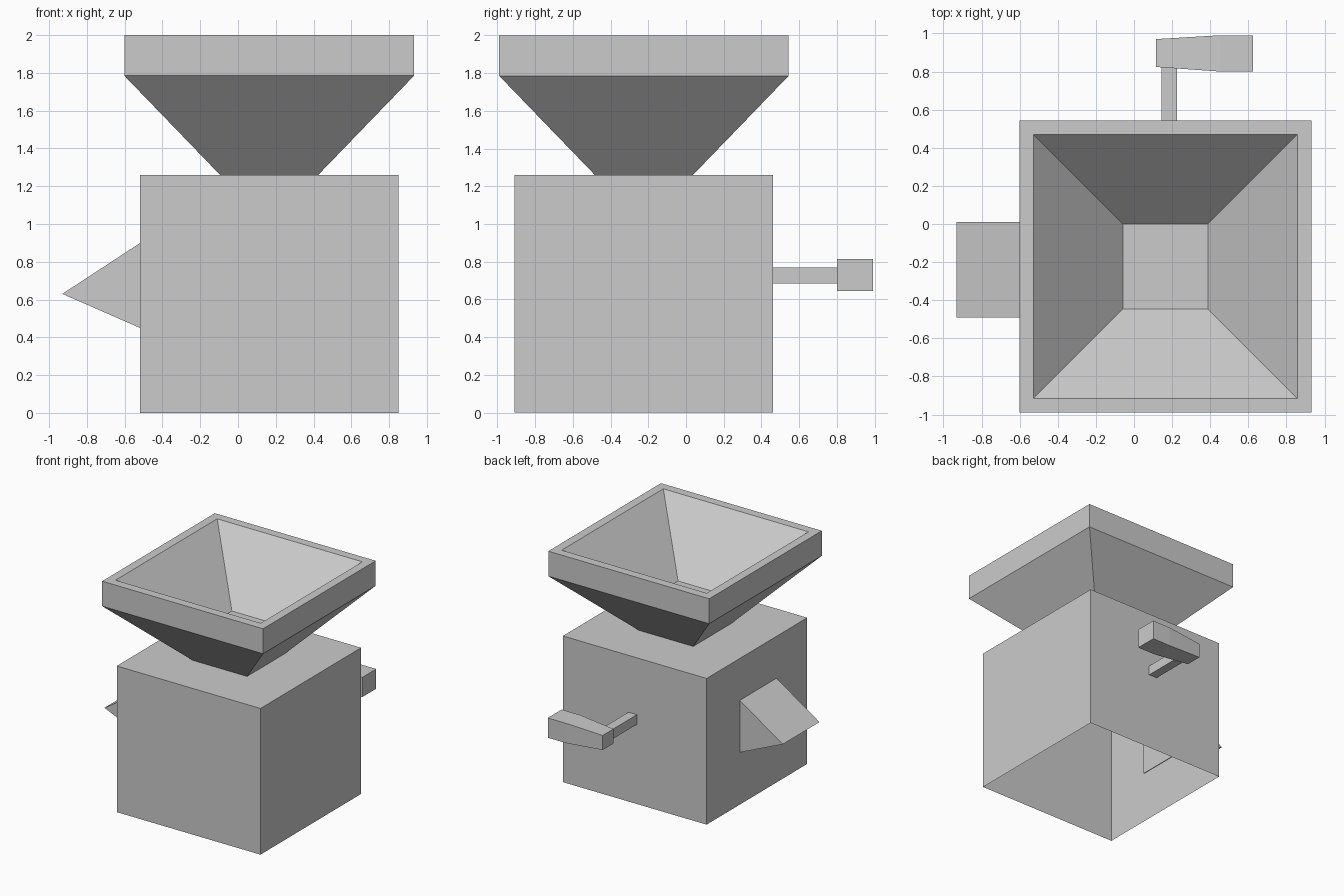
import bpy
import bmesh

if "Cube" in bpy.data.objects:
    bpy.data.objects.remove(bpy.data.objects["Cube"])

CX, CY = 0.165, -0.223   # shared vertical axis of body and hopper


def loft(name, rings, cap_start=False, cap_end=False):
    """Skin a list of equal-length point rings into one flat-shaded mesh."""
    bm = bmesh.new()
    loops = [[bm.verts.new(p) for p in ring] for ring in rings]
    n = len(loops[0])
    for a, b in zip(loops, loops[1:]):
        for i in range(n):
            j = (i + 1) % n
            bm.faces.new((a[i], a[j], b[j], b[i]))
    if cap_start:
        bm.faces.new(loops[0][::-1])
    if cap_end:
        bm.faces.new(loops[-1])
    bmesh.ops.recalc_face_normals(bm, faces=bm.faces)
    mesh = bpy.data.meshes.new(name)
    bm.to_mesh(mesh)
    bm.free()
    obj = bpy.data.objects.new(name, mesh)
    bpy.context.collection.objects.link(obj)
    return obj


CORNERS = ((-1, -1), (1, -1), (1, 1), (-1, 1))


def square(half, z):
    return [(CX + sx * half, CY + sy * half, z) for sx, sy in CORNERS]


def cross_x(x, y, z, hy, hz):
    return [(x, y + sy * hy, z + sz * hz) for sy, sz in CORNERS]


def cross_y(y, x, z, hx, hz):
    return [(x + sx * hx, y, z + sz * hz) for sx, sz in CORNERS]


# Box body, open underneath, with a neck opening on top
loft("body", [square(0.685, 0), square(0.685, 1.26), square(0.26, 1.26)])

# Flared hopper with thick rim and recessed floor
loft("hopper", [square(0.26, 1.26), square(0.767, 1.785), square(0.767, 2.0),
                square(0.692, 2.0), square(0.223, 1.51)], cap_end=True)

# Wedge-shaped spout on the left side
wedge = ((-0.51, 0.905), (-0.93, 0.63), (-0.51, 0.446))
loft("spout", [[(x, y, z) for x, z in wedge] for y in (-0.49, 0.01)],
     cap_start=True, cap_end=True)

# Crank shaft out of the back
loft("crank_shaft", [cross_y(y, 0.185, 0.728, 0.04, 0.042) for y in (0.45, 0.84)],
     cap_start=True, cap_end=True)

# Crank handle, thinner at the shaft end
loft("crank_handle", [cross_x(0.115, 0.897, 0.73, 0.073, 0.063),
                      cross_x(0.45, 0.895, 0.73, 0.095, 0.085),
                      cross_x(0.625, 0.895, 0.73, 0.095, 0.085)],
     cap_start=True, cap_end=True)
